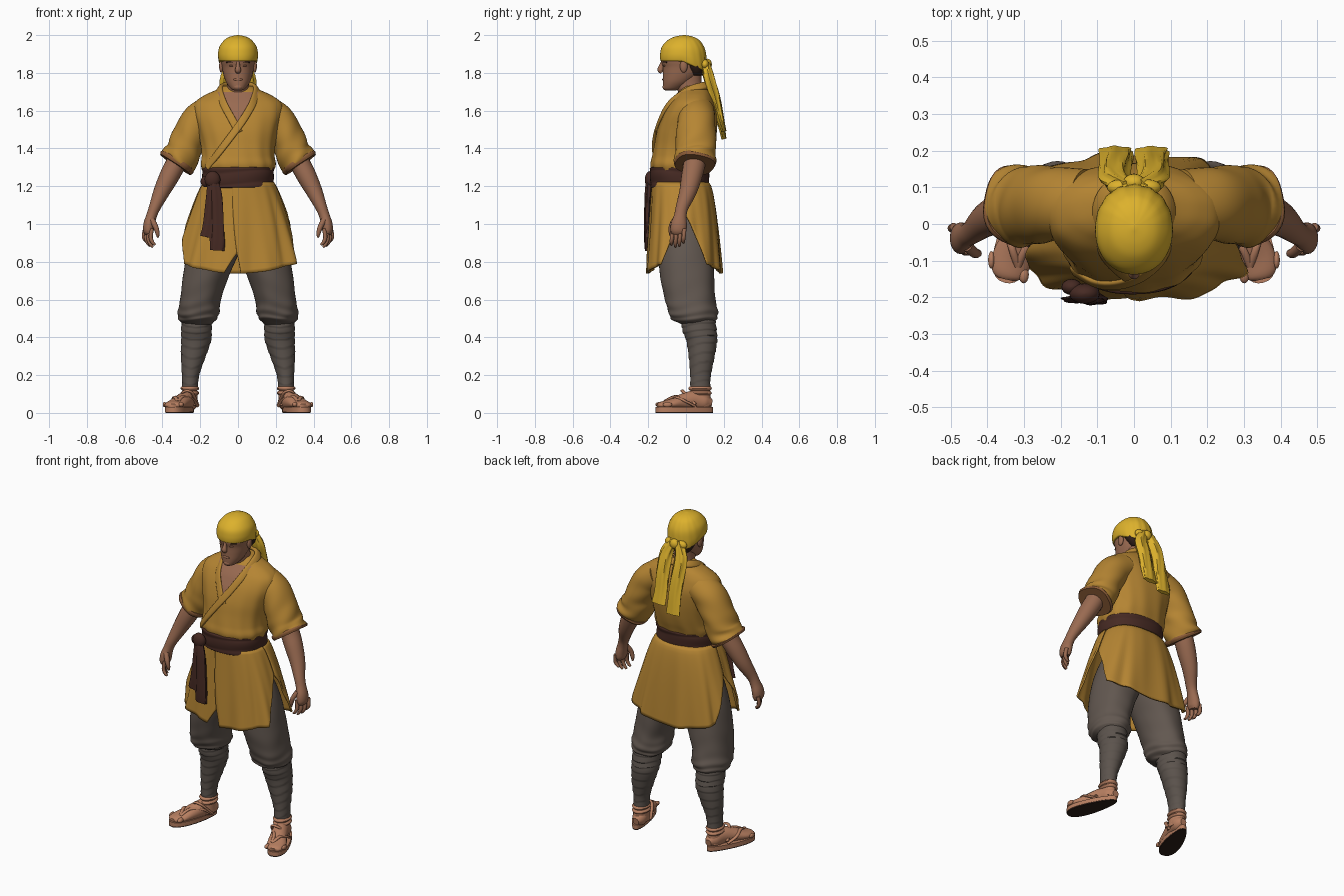
import bpy, bmesh, math
from mathutils import Vector
from math import sin, cos, pi

def material(name, r, g, b):
    m = bpy.data.materials.new(name)
    m.diffuse_color = tuple((c / 255) ** 2.2 for c in (r, g, b)) + (1,)
    return m

CLOTH = material("ochre cloth", 180, 132, 54)
TRIM = material("brown trim", 138, 92, 58)
WRAP = material("yellow headcloth", 220, 176, 48)
SKIN = material("skin", 152, 106, 82)
PANTS = material("grey cloth", 98, 88, 81)
BANDS = material("grey leg bands", 92, 84, 78)
SASH = material("dark brown sash", 72, 46, 40)
SANDAL = material("sandal tan", 182, 126, 97)
DARK = material("dark hair", 50, 36, 30)

def smooth(rows, k=6):
    out = []
    for i in range(len(rows) - 1):
        a, b, c, d = (rows[max(0, min(len(rows) - 1, i + o))] for o in (-1, 0, 1, 2))
        for j in range(k):
            t = j / k
            out.append([.5 * (2 * q + (r - p) * t + (2 * p - 5 * q + 4 * r - s) * t * t
                        + (3 * q - p - 3 * r + s) * t ** 3) for p, q, r, s in zip(a, b, c, d)])
    return out + [list(rows[-1])]

def skin_rings(name, rings, mat, closed=True, mirror=False, thick=0):
    bm = bmesh.new()
    vs = [[bm.verts.new(p) for p in ring] for ring in rings]
    n = len(vs[0])
    for a, b in zip(vs, vs[1:]):
        for i in range(n if closed else n - 1):
            j = (i + 1) % n
            bm.faces.new((a[i], a[j], b[j], b[i]))
    if closed:
        bm.faces.new(vs[0][::-1])
        bm.faces.new(vs[-1])
    bmesh.ops.recalc_face_normals(bm, faces=bm.faces)
    me = bpy.data.meshes.new(name)
    bm.to_mesh(me)
    bm.free()
    me.materials.append(mat)
    ob = bpy.data.objects.new(name, me)
    bpy.context.collection.objects.link(ob)
    if thick:
        s = ob.modifiers.new("thickness", 'SOLIDIFY')
        s.thickness, s.offset = thick, 0
    if mirror:
        ob.modifiers.new("mirror", 'MIRROR')
    return ob

def sp(v, n):
    return math.copysign(abs(v) ** (2 / n), v)

# horizontal sections: rows of z, centre x, half width, front y, back y
def loft(name, rows, mat, n=2, fn=None, k=6, seg=40, mirror=False, warp=None):
    rows, rings = smooth(rows, k), []
    for i, (z, cx, rx, yf, yb) in enumerate(rows):
        ring = []
        for s in range(seg):
            a = 2 * pi * s / seg
            f = fn(i / (len(rows) - 1), a) if fn else 1
            p = Vector((cx + f * rx * sp(cos(a), n), (yf + yb) / 2 + f * (yb - yf) / 2 * sp(sin(a), n), z))
            if warp:
                warp(p)
            ring.append(p)
        rings.append(ring)
    return skin_rings(name, rings, mat, True, mirror)

# swept tube: rows of x, y, z, side radius, depth radius
def tube(name, rows, mat, ref=(0, -1, 0), fn=None, k=5, seg=16, mirror=False, n=2):
    rows, rings = smooth(rows, k), []
    P = [Vector(r[:3]) for r in rows]
    for i, p in enumerate(P):
        t = (P[min(i + 1, len(P) - 1)] - P[max(i - 1, 0)]).normalized()
        side = t.cross(Vector(ref(p) if callable(ref) else ref)).normalized()
        nor = side.cross(t)
        ring = []
        for s in range(seg):
            a = 2 * pi * s / seg
            f = fn(i / (len(P) - 1), a) if fn else 1
            ring.append(p + side * rows[i][3] * f * sp(cos(a), n) + nor * rows[i][4] * f * sp(sin(a), n))
        rings.append(ring)
    return skin_rings(name, rings, mat, True, mirror)

def ball(name, c, r, mat, mirror=False):
    rings = [[Vector((c[0] + r[0] * sin(u) * cos(v), c[1] + r[1] * sin(u) * sin(v), c[2] + r[2] * cos(u)))
              for v in (2 * pi * j / 16 for j in range(16))] for u in (.03 + (pi - .06) * i / 10 for i in range(11))]
    return skin_rings(name, rings, mat, True, mirror)

# jacket body
BODY = [(1.18, 0, .17, -.165, .11), (1.25, 0, .175, -.17, .11), (1.31, 0, .197, -.187, .126),
        (1.36, 0, .192, -.178, .142), (1.42, 0, .197, -.166, .155), (1.5, 0, .215, -.15, .165),
        (1.58, 0, .237, -.12, .165), (1.64, 0, .23, -.085, .15), (1.68, 0, .18, -.052, .135),
        (1.71, 0, .115, -.03, .12), (1.73, 0, .08, -.01, .11)]
loft("jacket_body", BODY, CLOTH, 2.3, lambda u, a: 1 + .02 * (1 - u) ** 1.5 * sin(13 * a + 7 * u), seg=80)
FINE = smooth(BODY, 12)

def front(x, z, off=.004):
    r = min(FINE, key=lambda q: abs(q[0] - z))
    d = max(0, 1 - abs(x / r[2]) ** 2.3) ** (1 / 2.3)
    return (r[3] + r[4]) / 2 - (r[4] - r[3]) / 2 * d - off

# bare chest and collar band with crossed lapel
skin_rings("chest", [[Vector((u / 6 * (z - 1.5) * .55, front(u / 6 * (z - 1.5) * .55, z, .005), z))
           for u in range(-6, 7)] for z in (1.505 + .0175 * i for i in range(12))], SKIN, False)
lap = [(x, front(x, z, o), z, .02, .008) for x, z, o in
       ((-.165, 1.3, .003), (-.105, 1.375, .006), (-.04, 1.46, .008), (.026, 1.55, .007), (.078, 1.64, .005))]
back = [(.098, .015, 1.708, .022, .011), (.074, .09, 1.73, .022, .012), (0, .118, 1.736, .022, .012)]
under = [(x, front(x, z, .003), z, .02, .008) for x, z in ((-.078, 1.64), (-.03, 1.55), (.005, 1.485))]
tube("collar", lap + back + [(-q[0],) + q[1:] for q in back[1::-1]] + under, CLOTH,
     lambda p: (p.x, p.y - .04, .08), n=3)

# sleeves with cuffs
tube("sleeve", [(.13, .055, 1.6, .085, .095), (.205, .055, 1.548, .094, .1), (.262, .053, 1.45, .092, .106),
     (.294, .05, 1.372, .095, .108), (.326, .048, 1.323, .1, .109)], CLOTH, k=9, seg=40, mirror=True,
     fn=lambda u, a: 1 + .04 * u * sin(4 * a + 16 * u) + .018 * u * sin(26 * u + 2 * a))
tube("sleeve_cuff", [(.319, .049, 1.334, .099, .108), (.324, .048, 1.326, .103, .112), (.332, .047, 1.314, .097, .107)],
     TRIM, seg=40, mirror=True, fn=lambda u, a: 1 + .04 * sin(4 * a + 16))

# forearms and hands
tube("arm", [(.28, .05, 1.45, .055, .06), (.325, .045, 1.33, .054, .058), (.365, .03, 1.25, .052, .055),
     (.405, .01, 1.17, .043, .046), (.44, -.02, 1.09, .031, .034), (.457, -.03, 1.045, .028, .033),
     (.47, -.037, 1.0, .03, .042), (.474, -.04, .965, .028, .042), (.472, -.042, .945, .018, .034)],
     SKIN, mirror=True, seg=20)
for i in range(4):
    x, y = .492 - .012 * i, -.008 - .021 * i
    drop = (.055, .072, .077, .066)[i]
    tube("finger", [(x, y, .975, .011, .011), (x + .006, y - .004, .955 - drop * .4, .011, .011),
         (x - .004, y - .006, .955 - drop * .8, .0095, .0095), (x - .018, y - .006, .955 - drop, .006, .006)],
         SKIN, seg=10, mirror=True)
tube("thumb", [(.455, -.06, 1.02, .016, .016), (.436, -.078, .985, .014, .014), (.426, -.08, .95, .011, .011),
     (.424, -.077, .928, .005, .005)], SKIN, seg=10, mirror=True)

# slit skirt panels below the sash
def panel(name, lo, hi, off=0):
    rings = []
    for i in range(25):
        t, ring = i / 24, []
        for j in range(49):
            a = lo(t) + (hi(t) - lo(t)) * j / 48
            rx, yf, yb = .178 + .15 * t ** .8 + off, -.168 - .03 * t - off, .115 + .07 * t ** .5
            f = 1 + .035 * t * sin(11 * a + 1.5 * t) + .012 * sin(19 * a) * t ** .5
            hem = .738 + .065 * abs(cos(a)) ** 1.6
            ring.append(Vector((f * rx * sp(cos(a), 2.5), (yf + yb) / 2 + f * (yb - yf) / 2 * sp(sin(a), 2.5),
                                1.22 - (1.22 - hem) * t)))
        rings.append(ring)
    skin_rings(name, rings, CLOTH, False, thick=.01)

def gap(t):
    return max(0, t - .4) / .6 * .55

panel("skirt_front_under", lambda t: -pi + gap(t), lambda t: -pi / 2 + .1 - .25 * max(0, t - .62) / .38)
panel("skirt_front_over", lambda t: -pi / 2 - .1 + .12 * t, lambda t: -gap(t), .007)
panel("skirt_back", gap, lambda t: pi - gap(t))

# sash, knot and hanging ends
loft("sash", [(1.19, 0, .18, -.175, .115), (1.2, 0, .188, -.186, .123), (1.245, 0, .186, -.188, .12),
     (1.29, 0, .19, -.19, .125), (1.302, 0, .182, -.182, .117)], SASH, 2.3,
     lambda u, a: .99 + .03 * abs(sin(3 * pi * u + .6 * sin(2 * a))), k=8, seg=64)
ball("sash_knot", (-.135, -.19, 1.235), (.042, .028, .045), SASH)
ball("sash_loop", (-.17, -.172, 1.225), (.028, .022, .03), SASH)
fold = lambda u, a: 1 + .12 * sin(5 * a + 3 * u)
tube("sash_end_long", [(-.135, -.195, 1.24, .022, .014), (-.12, -.202, 1.15, .035, .016), (-.11, -.207, 1.0, .036, .014),
     (-.108, -.209, .91, .038, .012), (-.11, -.208, .86, .036, .01)], SASH, seg=24, fn=fold)
tube("sash_end_short", [(-.14, -.193, 1.23, .02, .014), (-.142, -.2, 1.13, .026, .014), (-.15, -.204, 1.0, .032, .012),
     (-.163, -.205, .93, .036, .01)], SASH, seg=24, fn=fold)

# baggy trousers, leg bands
loft("trouser_leg", [(1.05, .09, .1, -.12, .09), (.95, .112, .125, -.135, .125), (.85, .132, .137, -.145, .145),
     (.72, .172, .121, -.135, .15), (.6, .2, .108, -.112, .155), (.535, .208, .11, -.095, .167),
     (.495, .212, .1, -.075, .16), (.465, .215, .07, -.01, .14)], PANTS, 2.1, mirror=True, seg=48, k=9,
     fn=lambda u, a: 1 + .03 * u * sin(5 * a + 9 * u) + .045 * u ** 3 * sin(46 * u + 2 * sin(2 * a)))
loft("leg_bands", [(.5, .218, .08, -.022, .155), (.44, .22, .081, -.02, .162), (.38, .222, .079, .002, .165),
     (.29, .238, .064, .015, .15), (.2, .251, .046, .022, .132), (.13, .254, .042, .022, .128)], BANDS,
     fn=lambda u, a: .975 + .05 * ((u * 9 + .3 * sin(a) + .15 * cos(2 * a)) % 1), k=14, mirror=True)

# feet and straw sandals
loft("ankle", [(.17, .254, .036, .03, .12), (.1, .255, .04, .02, .128), (.04, .255, .043, .01, .135)], SANDAL, mirror=True)
tube("foot", [(.251, .138, .05, .02, .02), (.253, .1, .056, .042, .045), (.27, .04, .065, .045, .052),
     (.3, -.03, .055, .05, .042), (.33, -.09, .045, .056, .026), (.345, -.135, .04, .045, .018),
     (.349, -.15, .038, .025, .01)], SANDAL, (0, 0, 1), mirror=True, seg=20)
for i in range(5):
    x, y = .301 + .022 * i, -.126 + .01 * i
    ball("toe", (x, y - .012, .044), (.014 - .0012 * i, .024, .014), SANDAL, True)

def sole(name, z0, z1, grow, mat):
    ring = []
    for s in range(40):
        a = 2 * pi * s / 40
        v = cos(a)
        w = (.057 + .013 * v) * sp(sin(a), 2.4) * (1 + grow)
        c = Vector((.304 + .05 * v, -.008 - .152 * v, 0))
        ring.append((c.x + w * .96, c.y + w * .28 * (.5 + .5 * v)))
    skin_rings(name, [[Vector((x, y, z)) for x, y in ring] for z in (z0, z1)], mat, True, True)

sole("sandal_sole", .006, .03, 0, SANDAL)
sole("sandal_tread", 0, .007, -.04, DARK)
out = lambda p: (p.x - .28, p.y - .03, .6)
for name, pts in (("strap_inner", ((.317, -.115, .06), (.292, -.06, .087), (.243, 0, .075), (.215, .05, .035))),
                  ("strap_outer", ((.317, -.115, .06), (.335, -.06, .084), (.345, 0, .06), (.322, .05, .033))),
                  ("strap_cross", ((.213, .05, .04), (.245, -.012, .108), (.29, -.012, .11), (.319, .05, .045)))):
    tube(name, [p + (.01, .007) for p in pts], SANDAL, out, mirror=True, seg=10)
for z in (.105, .13):
    loft("ankle_tie", [(z - .011, .255, .041, .02, .129), (z, .255, .05, .012, .137), (z + .011, .255, .041, .02, .129)],
         SANDAL, mirror=True, k=3)

# neck, head and face
loft("neck", [(1.62, 0, .085, -.04, .115), (1.68, 0, .066, -.035, .1), (1.73, 0, .058, -.055, .085),
     (1.8, 0, .06, -.07, .08)], SKIN)
loft("head", [(1.708, 0, .022, -.112, -.05), (1.718, 0, .04, -.12, -.02), (1.75, 0, .063, -.122, .03),
     (1.79, 0, .077, -.122, .07), (1.83, 0, .084, -.123, .088), (1.865, 0, .09, -.13, .095),
     (1.91, 0, .09, -.12, .09)], SKIN, 2.1)
tube("nose", [(0, -.118, 1.865, .009, .01), (0, -.128, 1.84, .01, .013), (0, -.135, 1.815, .016, .016),
     (0, -.127, 1.802, .012, .008)], SKIN, seg=12)
ball("ear", (.088, -.012, 1.835), (.012, .02, .034), SKIN, True)
ball("lips", (0, -.117, 1.765), (.024, .009, .008), SKIN)
ball("chin", (0, -.106, 1.725), (.026, .018, .017), SKIN)
ball("eye", (.034, -.115, 1.838), (.014, .006, .005), SKIN, True)
tube("eyebrow", [(.016, -.124, 1.853, .004, .003), (.04, -.117, 1.858, .004, .003), (.062, -.1, 1.856, .003, .003)],
     DARK, seg=8, mirror=True)
loft("hair", [(1.785, 0, .055, .02, .085), (1.805, 0, .074, .01, .094), (1.835, 0, .087, -.015, .1),
     (1.88, 0, .092, -.045, .104)], DARK)

# headcloth, knot and trailing ends
def droop(p):
    p.z -= .5 * max(0, min(1, (p.y + .02) / .12)) * max(0, 1.97 - p.z)

loft("headcloth", [(1.862, 0, .094, -.128, .1), (1.868, 0, .102, -.136, .108), (1.9, 0, .106, -.137, .108),
     (1.94, 0, .098, -.127, .1), (1.975, 0, .071, -.094, .068), (1.992, 0, .042, -.058, .035),
     (2.0, 0, .004, -.015, -.005)], WRAP, 2.1, lambda u, a: 1 + .015 * max(0, sin(a)) * sin(16 * a + 6 * u), seg=64, warp=droop)
ball("headcloth_knot", (0, .113, 1.845), (.03, .024, .03), WRAP)
ball("headcloth_fold", (.036, .1, 1.845), (.038, .022, .026), WRAP, True)
wave = lambda u, a: 1 + .13 * sin(6 * a + 4 * u)
for s, end in ((-1, 1.45), (1, 1.49)):
    tube("headcloth_end", [(s * .015, .1, 1.86, .022, .02), (s * .05, .12, 1.78, .038, .028),
         (s * .052, .152, 1.68, .04, .026), (s * .048, .178, 1.57, .042, .02), (s * .05, .201, end, .045, .012)],
         WRAP, (0, 1, 0), wave, seg=24)

for ob in bpy.context.scene.objects:
    ob.select_set(True)
    bpy.context.view_layer.objects.active = ob
bpy.ops.object.shade_smooth_by_angle(angle=math.radians(50))
